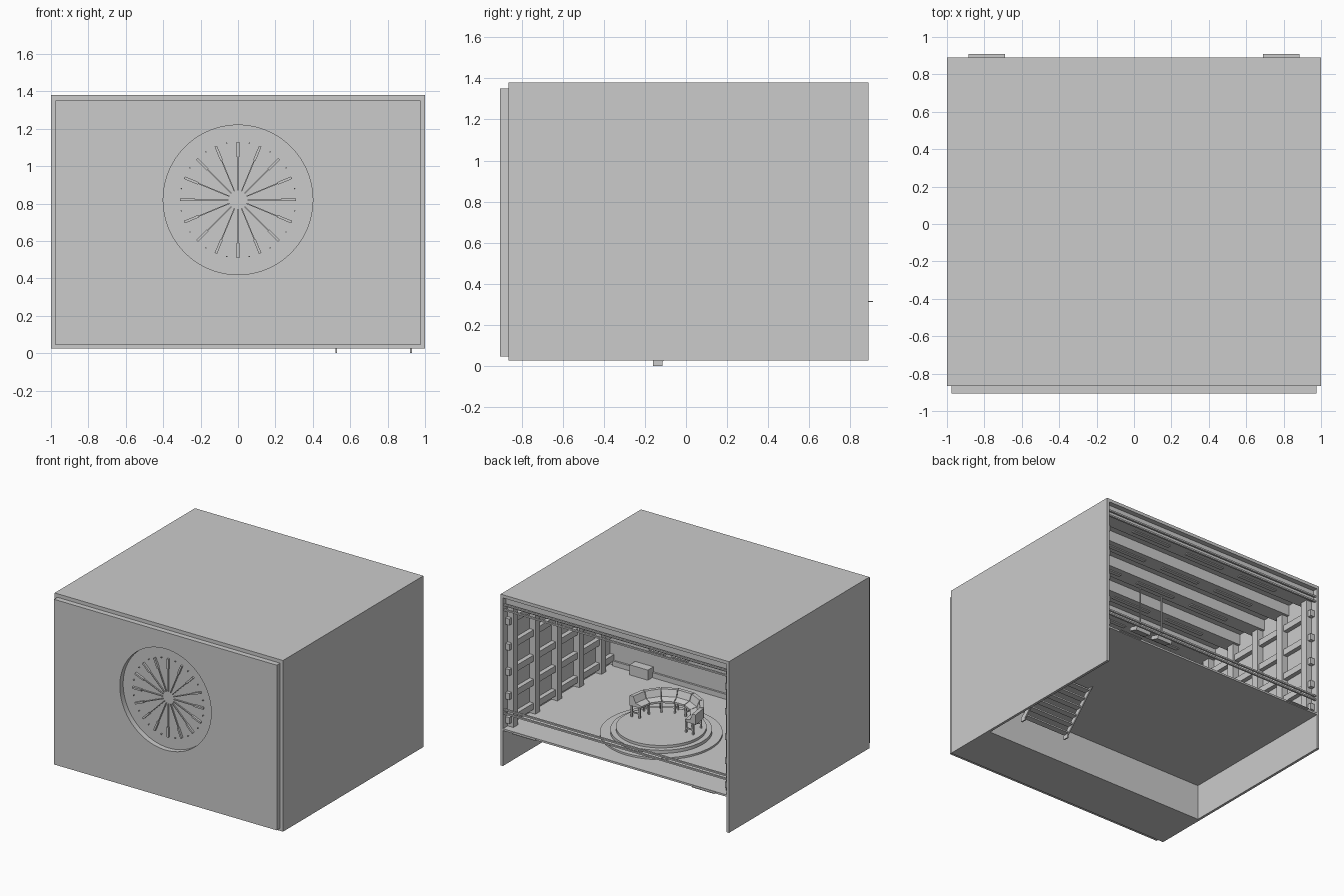
import bpy, bmesh, math
from mathutils import Matrix

if "Cube" in bpy.data.objects:
    bpy.data.objects.remove(bpy.data.objects["Cube"])


def finish(name, bm):
    bmesh.ops.recalc_face_normals(bm, faces=bm.faces)
    me = bpy.data.meshes.new(name)
    bm.to_mesh(me)
    bm.free()
    ob = bpy.data.objects.new(name, me)
    bpy.context.collection.objects.link(ob)
    return ob


def add_box(bm, x0, x1, y0, y1, z0, z1, post=Matrix()):
    m = Matrix.Translation(((x0 + x1) / 2, (y0 + y1) / 2, (z0 + z1) / 2))
    s = Matrix.Diagonal((x1 - x0, y1 - y0, z1 - z0, 1))
    bmesh.ops.create_cube(bm, size=1, matrix=post @ m @ s)


def boxes(name, items):
    bm = bmesh.new()
    for b in items:
        add_box(bm, *b)
    return finish(name, bm)


def cylinder(name, r, depth, matrix, segs=96):
    bm = bmesh.new()
    bmesh.ops.create_cone(bm, cap_ends=True, segments=segs, radius1=r, radius2=r,
                          depth=depth, matrix=matrix)
    ob = finish(name, bm)
    bpy.context.view_layer.objects.active = ob
    ob.select_set(True)
    bpy.ops.object.shade_smooth_by_angle()
    ob.select_set(False)
    return ob


def mirrored(items):
    return items + [(-b[1], -b[0]) + tuple(b[2:]) for b in items]


# Shell: side walls, roof, raised floor, thick front bay
boxes("side_walls", mirrored([(0.98, 1.0, -0.865, 0.89, 0.025, 1.38)]))
boxes("roof", [(-0.98, 0.98, -0.865, 0.89, 1.355, 1.38)])
boxes("floor", [(-0.98, 0.98, -0.46, 0.89, 0.305, 0.32)])
boxes("front_bay", [(-0.98, 0.98, -0.865, -0.45, 0.025, 1.355)])
boxes("back_edge_plates", mirrored([(0.69, 0.885, 0.88, 0.91, 0.31, 0.316)]))

# Front panel with round recess
panel = boxes("front_panel", [(-0.975, 0.975, -0.907, -0.865, 0.045, 1.352)])
to_front = Matrix.Translation((0, -0.885, 0.82)) @ Matrix.Rotation(math.pi / 2, 4, 'X')
cutter = cylinder("recess_cutter", 0.4, 0.1, to_front)
cutter.hide_render = True
cutter.hide_viewport = True
mod = panel.modifiers.new("recess", 'BOOLEAN')
mod.object = cutter
mod.solver = 'EXACT'

# Round dial: radial ribs and small studs
bm = bmesh.new()
centre = Matrix.Translation((0, -0.87, 0.82))
for i in range(16):
    rot = centre @ Matrix.Rotation(i * math.tau / 16, 4, 'Y')
    add_box(bm, 0.23, 0.31, -0.012, 0.006, -0.007, 0.007, rot)
    add_box(bm, 0.05, 0.23, -0.005, 0.006, -0.003, 0.003, rot)
    rot = centre @ Matrix.Rotation((i + 0.5) * math.tau / 16, 4, 'Y')
    add_box(bm, 0.306, 0.312, -0.008, 0.006, -0.003, 0.003, rot)
finish("dial_ribs", bm)

# Portal frames: ceiling beams with wall posts and light strips
beams, posts, lights = [], [], []
for i in range(5):
    y = 0.80 - i * 0.275
    beams.append((-0.98, 0.98, y - 0.07, y + 0.05, 1.27, 1.356))
    posts.append((0.93, 0.981, y - 0.03, y + 0.03, 0.32, 1.27))
    for x in (-0.5, 0, 0.5):
        lights.append((x - 0.17, x + 0.17, y - 0.025, y + 0.005, 1.262, 1.271))
boxes("ceiling_beams", beams)
boxes("ceiling_lights", lights)
boxes("wall_posts", mirrored(posts))

# Horizontal wall rails
rails = [(0.945, 0.981, -0.45, 0.86, z - 0.025, z + 0.025)
         for z in (0.38, 0.57, 0.76, 0.96, 1.16)]
boxes("wall_rails", mirrored(rails))

# Thin rails across the open back
boxes("back_rails", [(-0.98, 0.98, 0.865, 0.88, z, z + 0.012)
                     for z in (0.43, 0.46, 1.25, 1.29)])

# Round stepped stage
for name, r, z0, z1 in (("stage_lower", 0.44, 0.315, 0.335),
                        ("stage_middle", 0.365, 0.33, 0.36),
                        ("stage_top", 0.325, 0.355, 0.38)):
    cylinder(name, r, z1 - z0, Matrix.Translation((0, 0.31, (z0 + z1) / 2)))


# Curved console made of straight bays
def arc_shape(bm, profile, a0, a1, cy):
    rings = [[bm.verts.new((r * math.cos(a), cy + r * math.sin(a), z)) for r, z in profile]
             for a in (a0, a1)]
    n = len(profile)
    for i in range(n):
        j = (i + 1) % n
        bm.faces.new((rings[0][i], rings[0][j], rings[1][j], rings[1][i]))
    for ring in rings:
        bm.faces.new(ring)


desk, legs = bmesh.new(), bmesh.new()
desk_profile = [(0.19, 0.46), (0.29, 0.46), (0.29, 0.54), (0.26, 0.54), (0.24, 0.49), (0.19, 0.475)]
bays = 7
span = math.radians(190) / bays
for i in range(bays + 1):
    a = math.radians(175) + i * span
    if i < bays:
        arc_shape(desk, desk_profile, a + 0.01, a + span - 0.01, 0.27)
    rot = Matrix.Translation((0, 0.27, 0)) @ Matrix.Rotation(a, 4, 'Z')
    for r in (0.205, 0.27):
        add_box(legs, r - 0.006, r + 0.006, -0.006, 0.006, 0.375, 0.465, rot)
    add_box(legs, 0.2, 0.275, -0.004, 0.004, 0.41, 0.42, rot)
finish("console_desk", desk)
finish("console_legs", legs)

# Hanging screens on rods
bm = bmesh.new()
for x in (-0.1, 0.1):
    tilt = Matrix.Translation((x, 0.19, 0.91)) @ Matrix.Rotation(-0.3, 4, 'X')
    add_box(bm, -0.065, 0.065, -0.04, 0.04, -0.015, 0.015, tilt)
    add_box(bm, x - 0.004, x + 0.004, 0.186, 0.194, 0.91, 1.356)
finish("hanging_screens", bm)

# Low cabinet at the inner front wall
boxes("wall_cabinet", [(0.6, 0.76, -0.46, -0.38, 0.32, 0.4)])
boxes("wall_skirting", [(-0.95, 0.95, -0.46, -0.435, 0.32, 0.36)])

# Stairs under the floor
treads = []
for i in range(6):
    y, z = -0.135 + i * 0.047, 0.045 + i * 0.05
    treads.append((0.525, 0.925, y - 0.02, y + 0.03, z - 0.012, z))
boxes("stair_treads", treads)
bm = bmesh.new()
for x in (0.52, 0.92):
    ends = [[bm.verts.new((x + d, y, z)) for y, z in
             ((-0.16, 0), (-0.115, 0), (-0.115, 0.02), (0.16, 0.306), (0.11, 0.306), (-0.16, 0.03))]
            for d in (0, 0.01)]
    for e in ends:
        bm.faces.new(e)
    for i in range(6):
        j = (i + 1) % 6
        bm.faces.new((ends[0][i], ends[0][j], ends[1][j], ends[1][i]))
finish("stair_stringers", bm)
